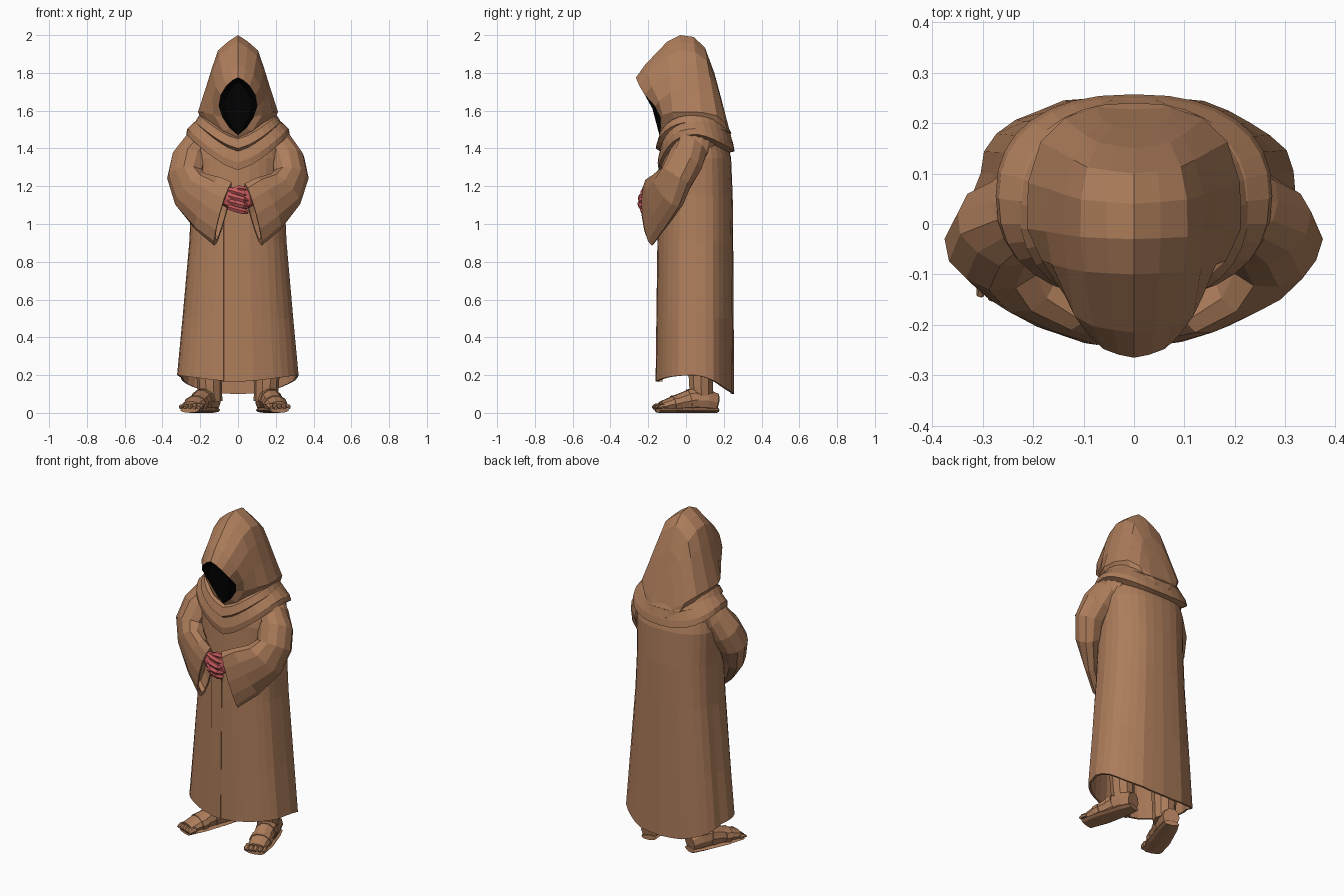
import bpy, bmesh, math, random
from mathutils import Vector

random.seed(4)
old = bpy.data.objects.get("Cube")
if old:
    bpy.data.objects.remove(old)


def material(name, rgb):
    m = bpy.data.materials.new(name)
    m.use_nodes = True
    m.diffuse_color = (*rgb, 1)
    m.node_tree.nodes["Principled BSDF"].inputs["Base Color"].default_value = (*rgb, 1)
    return m


BROWN = material("brown cloth", (0.42, 0.205, 0.105))
BLACK = material("hood shadow", (0.001, 0.001, 0.001))
RED = material("red skin", (0.54, 0.1, 0.105))


def loft(name, rings, mat, start=True, end=True):
    """Skin closed rings of equal length, optionally capping the ends."""
    bm = bmesh.new()
    rows = [[bm.verts.new(p) for p in ring] for ring in rings]
    n = len(rows[0])
    for a, b in zip(rows, rows[1:]):
        for i in range(n):
            j = (i + 1) % n
            bm.faces.new((a[i], a[j], b[j], b[i]))
    if start:
        bm.faces.new(rows[0])
    if end:
        bm.faces.new(rows[-1])
    bmesh.ops.recalc_face_normals(bm, faces=bm.faces)
    me = bpy.data.meshes.new(name)
    bm.to_mesh(me)
    bm.free()
    me.materials.append(mat)
    ob = bpy.data.objects.new(name, me)
    bpy.context.collection.objects.link(ob)
    return ob


def body_ring(z, hw, front, back, drop_front=0, drop_back=0, folds=None, n=32):
    """Rounded ring around the body: V-shaped sag in front, soft sag behind."""
    pts = []
    for i in range(n):
        a = math.tau * i / n
        s, c = math.sin(a), math.cos(a)
        k = 1 + (folds[i] if folds else 0)
        x = hw * math.copysign(abs(s) ** 0.85, s)
        y = (front + back) / 2 + (back - front) / 2 * math.copysign(abs(c) ** 0.85, c)
        sag = drop_front * (1 - abs(s) ** 1.2) if c < 0 else drop_back * abs(c) ** 1.3
        pts.append((x * k, y * k, z + sag))
    return pts


def tube(name, points, radii, mat, n=6):
    """Faceted tube through points, each radius may be (side, up)."""
    pts = [Vector(p) for p in points]
    rings = []
    for i, p in enumerate(pts):
        d = pts[min(i + 1, len(pts) - 1)] - pts[max(i - 1, 0)]
        ref = Vector((0, 0, 1)) if abs(d.normalized().z) < 0.9 else Vector((0, 1, 0))
        u = d.cross(ref).normalized()
        v = u.cross(d).normalized()
        r = radii[i] if isinstance(radii[i], tuple) else (radii[i], radii[i])
        rings.append([p + u * r[0] * math.cos(math.tau * k / n)
                      + v * r[1] * math.sin(math.tau * k / n) for k in range(n)])
    return loft(name, rings, mat)


# Robe with vertical pleats that fade toward the shoulders
pleats = [random.uniform(-0.04, 0.015) for _ in range(32)]
robe_profile = [(0.2, 0.32, -0.158, 0.262), (0.5, 0.292, -0.154, 0.258),
                (0.9, 0.257, -0.149, 0.254), (1.15, 0.245, -0.14, 0.25),
                (1.35, 0.25, -0.13, 0.24), (1.5, 0.22, -0.1, 0.2), (1.56, 0.12, -0.05, 0.14)]
rows = []
for i, (z, hw, front, back) in enumerate(robe_profile):
    fade = max(0, 1 - i / 5)
    drops = (-0.035, -0.1) if i == 0 else (0, 0)
    rows.append(body_ring(z, hw, front, back, *drops, folds=[f * fade for f in pleats]))
robe = loft("robe", rows, BROWN, start=False)
shell = robe.modifiers.new("cloth thickness", "SOLIDIFY")
shell.thickness = 0.012

# Overlapping front edge of the robe
panel = [[(x, y, z) for x, y in ((-0.08, front + 0.03), (-0.075, front - 0.004),
                                 (-0.005, front - 0.006), (0.0, front + 0.03))]
         for z, front in ((0.165, -0.155), (0.5, -0.151), (1.1, -0.143))]
loft("robe_front_panel", panel, BROWN)

# Cape collar and the rolled fold above it
loft("cape_collar", [
    body_ring(1.57, 0.17, -0.09, 0.19, -0.13, -0.02),
    body_ring(1.545, 0.225, -0.135, 0.225, -0.15, -0.04),
    body_ring(1.505, 0.268, -0.15, 0.25, -0.18, -0.08),
    body_ring(1.475, 0.274, -0.145, 0.257, -0.19, -0.09),
    body_ring(1.455, 0.24, -0.11, 0.22, -0.17, -0.08)], BROWN)
loft("neck_fold", [
    body_ring(1.585, 0.17, -0.11, 0.19, -0.12, -0.02),
    body_ring(1.575, 0.205, -0.145, 0.215, -0.125, -0.04),
    body_ring(1.54, 0.228, -0.16, 0.24, -0.14, -0.06),
    body_ring(1.52, 0.21, -0.13, 0.215, -0.14, -0.06)], BROWN)

# Hood: loops around the face opening, running from the brim to the back
RIM_SHAPE = [(0, 0), (0.12, 0.42), (0.32, 0.82), (0.5, 1), (0.7, 0.9), (0.86, 0.6), (0.95, 0.3), (1, 0)]
CROWN_SHAPE = [(0, 0), (0.05, 0.7), (0.3, 1), (0.5, 0.82), (0.7, 0.65), (0.86, 0.5), (0.94, 0.25), (1, 0)]


def hood_loop(top, bottom, hw, blend, scoop=0):
    """Loop from bottom to top and back; scoop pulls its lower sides rearward."""
    half = []
    for (t0, w0), (t1, w1) in zip(RIM_SHAPE, CROWN_SHAPE):
        t, w = t0 + (t1 - t0) * blend, w0 + (w1 - w0) * blend
        y = bottom[0] + (top[0] - bottom[0]) * t + scoop * math.sin(math.pi * min(1, t / 0.75))
        half.append((w * hw, y, bottom[1] + (top[1] - bottom[1]) * t))
    return half + [(-x, y, z) for x, y, z in half[-2:0:-1]]


rim = hood_loop((-0.265, 1.775), (-0.14, 1.47), 0.102, 0, 0.045)
loft("hood", [
    rim,
    hood_loop((-0.215, 1.845), (-0.125, 1.455), 0.145, 0.35, 0.03),
    hood_loop((-0.1, 1.965), (-0.06, 1.43), 0.19, 0.8),
    hood_loop((-0.03, 2.0), (0.0, 1.42), 0.212, 1),
    hood_loop((0.04, 1.99), (0.1, 1.42), 0.21, 1),
    hood_loop((0.1, 1.935), (0.19, 1.42), 0.185, 1),
    hood_loop((0.15, 1.8), (0.235, 1.42), 0.14, 0.9),
    hood_loop((0.185, 1.67), (0.25, 1.42), 0.08, 0.6)], BROWN, start=False)
# Dark face filling the opening, tucked under the brim and bulging below
loft("face_shadow", [rim, hood_loop((-0.215, 1.75), (-0.142, 1.475), 0.07, 0)], BLACK, start=False)

# Sleeves: outer point, inner point and half depth of each section
SLEEVE = [((0.235, 0.085, 1.5), (0.13, 0.04, 1.38), 0.1),
          ((0.28, 0.085, 1.42), (0.15, 0.0, 1.4), 0.1),
          ((0.33, 0.06, 1.32), (0.175, -0.06, 1.36), 0.1),
          ((0.355, 0.01, 1.22), (0.195, -0.1, 1.29), 0.095),
          ((0.315, -0.04, 1.09), (0.17, -0.15, 1.27), 0.075),
          ((0.225, -0.12, 0.97), (0.1, -0.195, 1.25), 0.055),
          ((0.125, -0.18, 0.885), (0.035, -0.215, 1.22), 0.042)]
for s, side, splay in ((1, "left", 0.075), (-1, "right", 0.11)):
    mids = [(Vector(o) + Vector(i)) / 2 for o, i, _ in SLEEVE]
    rings = []
    for k, (o, i, depth) in enumerate(SLEEVE):
        across = (Vector(o) - Vector(i)) / 2
        path = mids[min(k + 1, len(mids) - 1)] - mids[max(k - 1, 0)]
        normal = across.cross(path).normalized() * depth
        ring = []
        for j in range(12):
            a = math.tau * j / 12
            wrinkle = 1 + (random.uniform(-0.07, 0.03) if j else 0)
            p = mids[k] + (across * math.cos(a) + normal * math.sin(a)) * wrinkle
            ring.append(Vector((p.x * s, p.y, p.z)))
        rings.append(ring)
    # Hollow cuff
    mouth = sum(rings[-1], Vector()) / 12
    inner = [mouth + (p - mouth) * 0.82 for p in rings[-1]]
    deep = [p + Vector((0.05 * s, 0.03, 0.03)) for p in inner]
    loft(side + "_sleeve", rings + [inner, deep], BROWN)

    # Hand reaching out of the cuff
    tube(side + "_hand", [(0.1 * s, -0.165, 1.14), (0.05 * s, -0.2, 1.14), (0.0, -0.21, 1.125)],
         [0.03, (0.032, 0.055), (0.03, 0.065)], RED, 8)

    # Leg
    tube(side + "_leg", [(0.145 * s, 0.085, 0.06), (0.15 * s, 0.08, 0.14), (0.155 * s, 0.075, 0.45)],
         [0.062, 0.066, 0.08], BROWN, 10)

    # Foot, sole, sandal straps and toes follow a line turned outward
    def along(t, z):
        return ((0.14 + splay * t) * s, 0.15 - 0.28 * t, z)

    tube(side + "_foot", [along(-0.03, 0.055), along(0.15, 0.065), along(0.45, 0.065), along(0.75, 0.05),
                          along(1, 0.035)],
         [(0.048, 0.05), (0.058, 0.062), (0.058, 0.062), (0.06, 0.042), (0.055, 0.026)], BROWN, 10)
    tube(side + "_sole", [along(-0.04, 0.015), along(0.2, 0.015), along(0.7, 0.015), along(1.06, 0.015)],
         [(0.045, 0.015), (0.057, 0.015), (0.066, 0.015), (0.055, 0.015)], BROWN, 8)
    for n, (t, z, w, h) in enumerate([(0.42, 0.07, 0.063, 0.063), (0.72, 0.053, 0.066, 0.046)]):
        tube(f"{side}_strap_{n + 1}", [along(t - 0.06, z), along(t + 0.06, z - 0.006)],
             [(w, h), (w, h)], BROWN, 10)
    for n in range(5):
        off = (n - 2) * 0.024
        x, y, z = along(0.95, 0.035)
        x += off * s
        y += 0.35 * off
        r = 0.018 - 0.0015 * n
        tube(f"{side}_toe_{n + 1}", [(x, y, z), (x + 0.008 * s, y - 0.025, z), (x + 0.013 * s, y - 0.043, z - 0.008)],
             [r, r, r * 0.6], BROWN)

# Fingers of the upper hand folded over the lower one, with a thumb on top
for f, reach in enumerate((-0.222, -0.236, -0.238, -0.224)):
    z = 1.17 - 0.03 * f
    tube(f"finger_{f + 1}", [(-0.05, -0.212, z + 0.012), (-0.012, reach, z), (0.028, reach, z - 0.012),
                             (0.05, -0.214, z - 0.018)], [0.016, 0.02, 0.018, 0.012], RED)
tube("thumb", [(0.04, -0.208, 1.185), (0.005, -0.215, 1.19), (-0.03, -0.214, 1.18)],
     [0.014, 0.017, 0.011], RED)
